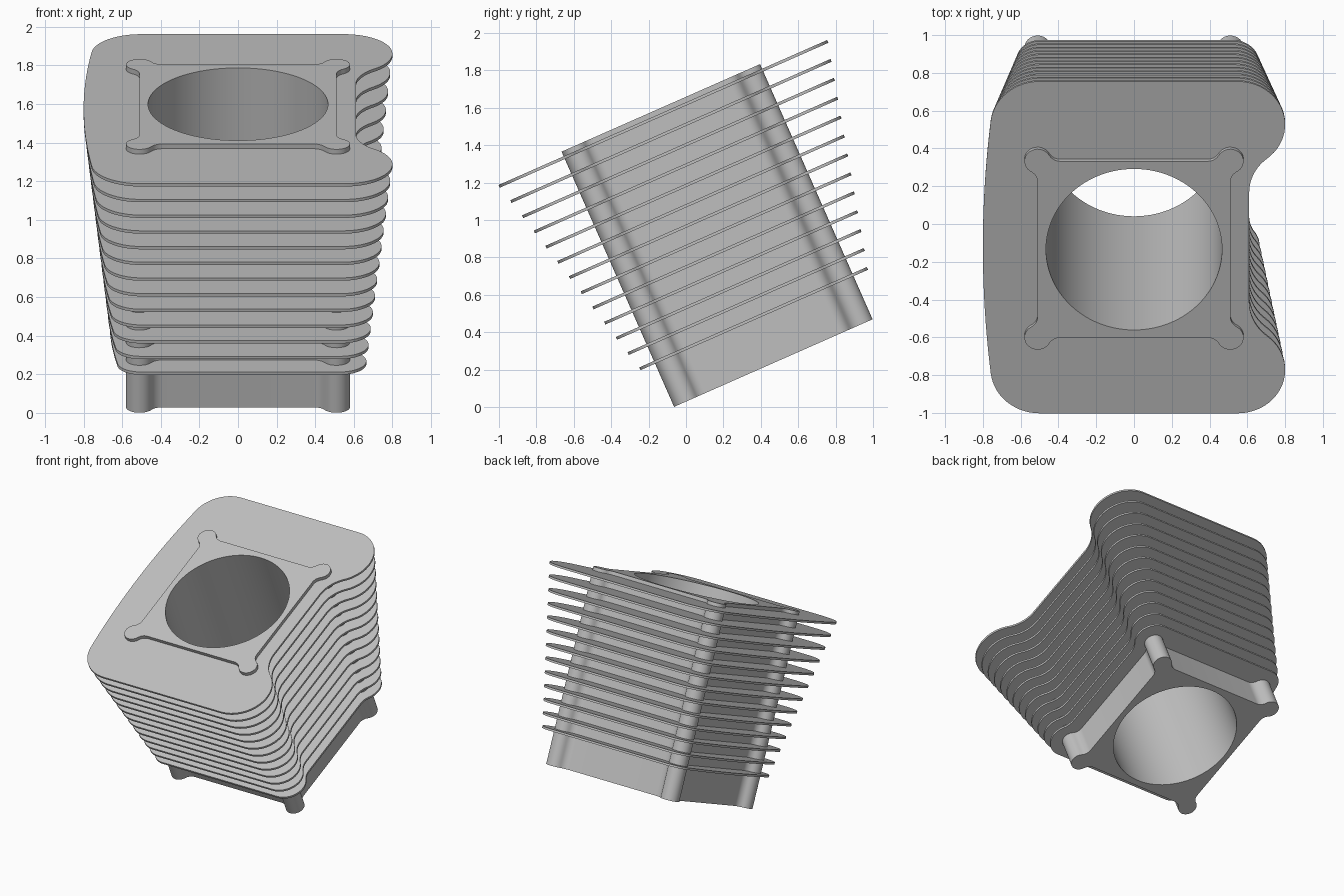
import bpy
import bmesh
from math import radians, sin, cos, atan2, atan, sqrt, pi
from mathutils import Matrix

cube = bpy.data.objects.get("Cube")
if cube:
    bpy.data.objects.remove(cube, do_unlink=True)

metal = bpy.data.materials.new("cast_grey_metal")
metal.use_nodes = True
GREY = (0.52, 0.52, 0.52, 1)
metal.diffuse_color = GREY
metal.node_tree.nodes["Principled BSDF"].inputs["Base Color"].default_value = GREY

# The whole cylinder leans back about the x axis
LEAN = Matrix.Translation((0, 0.467, 0.235)) @ Matrix.Rotation(radians(23.8), 4, 'X')
BORE = 0.466


def arc(cx, cy, r, a0, a1, n=14):
    """Points on an arc, angles in radians."""
    return [(cx + r * cos(a0 + (a1 - a0) * i / n),
             cy + r * sin(a0 + (a1 - a0) * i / n)) for i in range(n + 1)]


def plate(name, outline, hole_radius, low, high):
    """Extrude an outline with a round hole between two heights."""
    curve = bpy.data.curves.new(name, 'CURVE')
    curve.dimensions = '2D'
    curve.fill_mode = 'BOTH'
    curve.extrude = (high - low) / 2
    for loop in (outline, arc(0, 0, hole_radius, 0, 2 * pi, 96)[:-1]):
        spline = curve.splines.new('POLY')
        spline.points.add(len(loop) - 1)
        for point, (x, y) in zip(spline.points, loop):
            point.co = (x, y, 0, 1)
        spline.use_cyclic_u = True
    helper = bpy.data.objects.new(name + "_profile", curve)
    bpy.context.collection.objects.link(helper)
    graph = bpy.context.evaluated_depsgraph_get()
    mesh = bpy.data.meshes.new_from_object(helper.evaluated_get(graph))
    bpy.data.objects.remove(helper, do_unlink=True)
    bpy.data.curves.remove(curve)

    bm = bmesh.new()
    bm.from_mesh(mesh)
    bmesh.ops.remove_doubles(bm, verts=bm.verts, dist=0.0001)
    bmesh.ops.recalc_face_normals(bm, faces=bm.faces)
    bm.to_mesh(mesh)
    bm.free()

    mesh.name = name
    mesh.materials.clear()
    mesh.materials.append(metal)
    obj = bpy.data.objects.new(name, mesh)
    bpy.context.collection.objects.link(obj)
    obj.matrix_world = LEAN @ Matrix.Translation((0, 0, (low + high) / 2))
    return obj


def body_outline(side=0.51, r=0.07):
    """Square with a filleted round boss at each corner."""
    d = r * sqrt(3)
    corner = (arc(side + r, side - d, r, pi, pi * 2 / 3, 8)
              + arc(side, side, r, -pi / 3, pi * 5 / 6, 20)[1:]
              + arc(side - d, side + r, r, -pi / 6, -pi / 2, 8)[1:])
    points = []
    for k in range(4):
        c, s = cos(k * pi / 2), sin(k * pi / 2)
        points += [(x * c - y * s, x * s + y * c) for x, y in corner]
    return points


def fin_outline(hx, hy, notch=0.61, bulge=0.04):
    """Bowed on one side, notched between two lobes on the other."""
    # lobe on the notched side
    r = (hx - 0.3) / 2 if hx > 0.79 else 0.14 + (hx - 0.665) * 0.815
    cx, cy = hx - r, hy - r
    dx = notch + r - cx
    dy = sqrt(4 * r * r - dx * dx)
    phi = atan2(-dy, dx)
    half = arc(notch + r, cy - dy, r, pi, pi + phi)
    half += arc(cx, cy, r, phi, pi / 2, 24)[1:]
    # plain corner, then the shallow bow
    rl = hx - bulge - 0.5
    tilt = atan(2 * bulge / (hy - rl))
    half += arc(-0.5, hy - rl, rl, pi / 2, pi - tilt)
    ex, ey = half[-1]
    steps = 10
    for i in range(steps - 1, -1, -1):
        t = i / steps
        half.append((-hx + (ex + hx) * t * t, ey * t))
    return half + [(x, -y) for x, y in reversed(half[:-1])]


parts = [plate("cylinder_body", body_outline(), BORE, 0, 1.491)]

# Cooling fins widen towards the top
FINS = 13
for i in range(FINS):
    t = i / (FINS - 1)
    height = 0.26 + 1.196 * t
    outline = fin_outline(0.665 + 0.135 * t, 0.665 + 0.295 * t)
    parts.append(plate(f"cooling_fin_{i + 1}", outline, BORE + 0.015,
                       height - 0.008, height + 0.008))

bpy.ops.object.select_all(action='DESELECT')
for obj in parts:
    obj.select_set(True)
bpy.context.view_layer.objects.active = parts[0]
bpy.ops.object.shade_smooth_by_angle(angle=radians(30))
